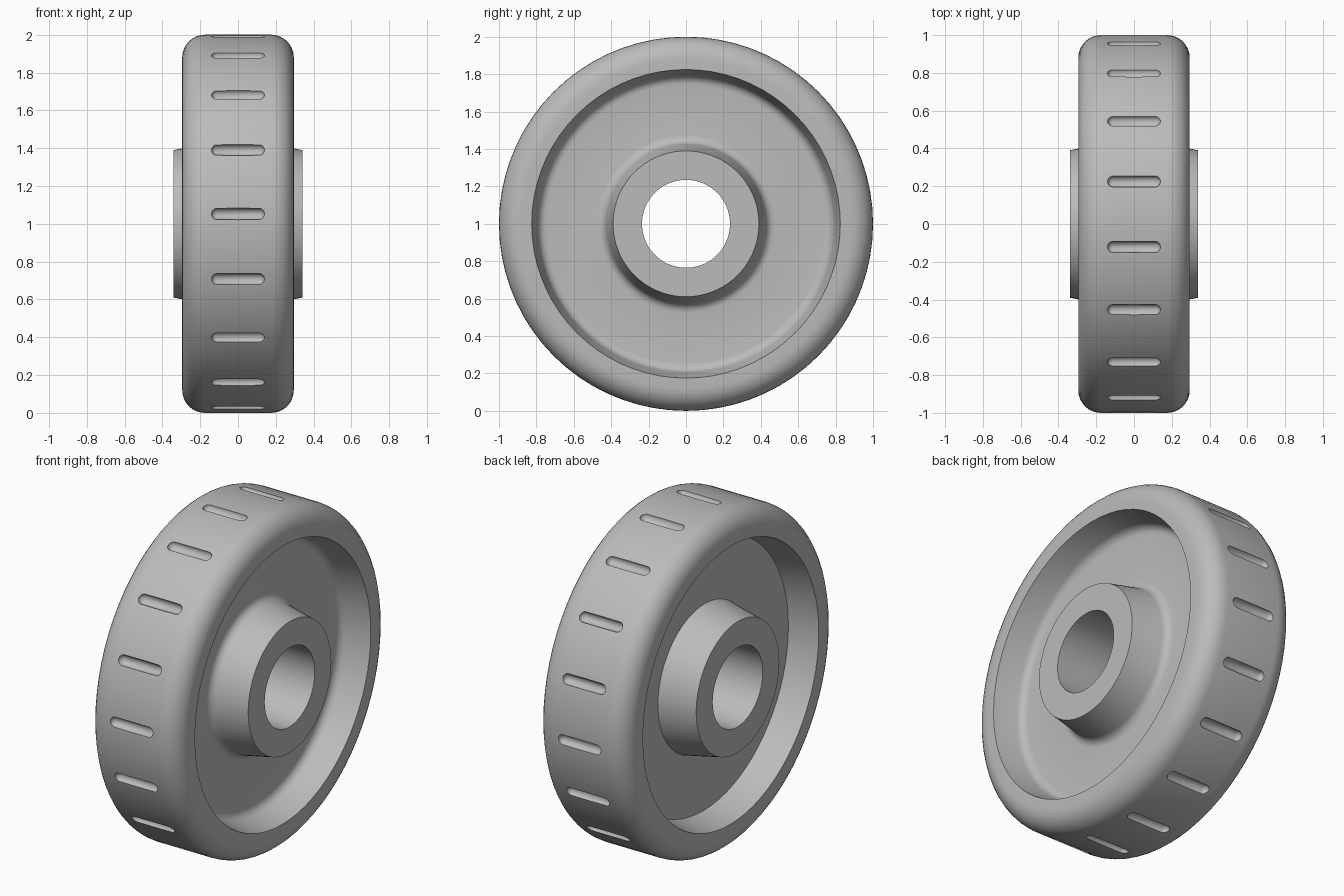
import bpy, bmesh, math
from mathutils import Matrix, Vector

if "Cube" in bpy.data.objects:
    bpy.data.objects.remove(bpy.data.objects["Cube"])

grey = bpy.data.materials.new("light_grey")
grey.diffuse_color = (0.5, 0.5, 0.5, 1)
grey.use_nodes = True
grey.node_tree.nodes["Principled BSDF"].inputs["Base Color"].default_value = grey.diffuse_color

SEGS = 72


def arc(cx, cr, rad, a0, a1, n=6):
    """Points (x, radius) along a rounded corner of the profile."""
    return [(cx + rad * math.cos(math.radians(a0 + (a1 - a0) * i / n)),
             cr + rad * math.sin(math.radians(a0 + (a1 - a0) * i / n)))
            for i in range(n + 1)]


# Wheel cross-section (x, radius): filleted dish on +x, plain dish on -x
W, R = 0.295, 0.12            # half width and tyre edge rounding
profile = [(0.34, 0.235), (0.34, 0.39)]
profile += arc(0.17, 0.475, 0.05, 258, 180, 5)     # hub foot fillet
profile += arc(0.17, 0.745, 0.05, 180, 102, 5)     # dish wall fillet
profile += [(W, 0.825)]
profile += arc(W - R, 1 - R, R, 0, 90, 8)          # tyre shoulders
profile += arc(R - W, 1 - R, R, 90, 180, 8)
profile += [(-W, 0.825), (-0.12, 0.79), (-0.12, 0.435), (-0.34, 0.39), (-0.34, 0.235)]

# Revolve the cross-section around the axle
bm = bmesh.new()
rings = []
for s in range(SEGS):
    a = 2 * math.pi * s / SEGS
    rings.append([bm.verts.new((x, r * math.cos(a), 1 + r * math.sin(a))) for x, r in profile])
n = len(profile)
for s in range(SEGS):
    p, q = rings[s], rings[(s + 1) % SEGS]
    for i in range(n):
        j = (i + 1) % n
        bm.faces.new((p[i], p[j], q[j], q[i]))
bmesh.ops.recalc_face_normals(bm, faces=bm.faces)
mesh = bpy.data.meshes.new("wheel")
bm.to_mesh(mesh)
bm.free()
wheel = bpy.data.objects.new("wheel", mesh)
bpy.context.collection.objects.link(wheel)
mesh.materials.append(grey)

# Round-ended cutters for the 18 tread slots
bm = bmesh.new()
for k in range(18):
    a = math.radians(3 + 20 * k)
    centre = Vector((0, -math.cos(a), 1 + math.sin(a)))
    made = bmesh.ops.create_uvsphere(bm, u_segments=16, v_segments=12, radius=0.031,
                                     matrix=Matrix.Rotation(math.pi / 2, 4, 'Y'))["verts"]
    seam = [v for v in made if abs(v.co.x) < 1e-4]
    for v in made:
        if v not in seam:
            v.co.x += math.copysign(0.109, v.co.x)
    for v in made:
        v.co += centre
bmesh.ops.recalc_face_normals(bm, faces=bm.faces)
cut_mesh = bpy.data.meshes.new("slot_cutters")
bm.to_mesh(cut_mesh)
bm.free()
cut_mesh.materials.append(grey)
cutter = bpy.data.objects.new("slot_cutters", cut_mesh)
bpy.context.collection.objects.link(cutter)
cutter.hide_render = True

# Cut the slots and smooth the wheel
bpy.context.view_layer.objects.active = wheel
wheel.select_set(True)
mod = wheel.modifiers.new("slots", 'BOOLEAN')
mod.operation = 'DIFFERENCE'
mod.solver = 'EXACT'
mod.object = cutter
bpy.ops.object.modifier_apply(modifier=mod.name)
bpy.data.objects.remove(cutter)
bpy.ops.object.shade_smooth_by_angle(angle=math.radians(30))
